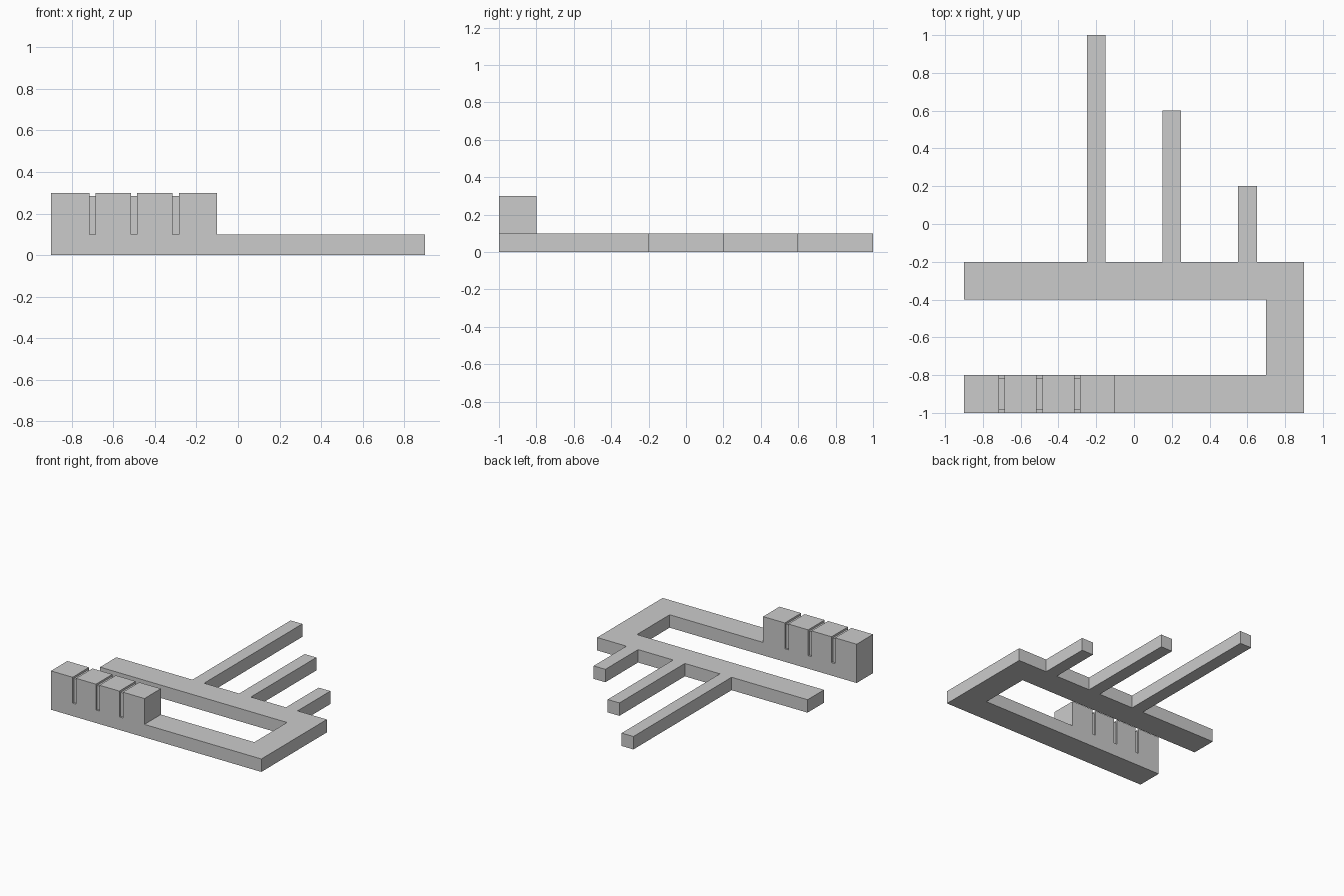
import bpy
import bmesh
from mathutils import Vector

if "Cube" in bpy.data.objects:
    bpy.data.objects.remove(bpy.data.objects["Cube"])


def prism(name, points, direction):
    """Extrude a closed flat outline into a solid."""
    bm = bmesh.new()
    face = bm.faces.new([bm.verts.new(p) for p in points])
    result = bmesh.ops.extrude_face_region(bm, geom=[face], use_keep_orig=True)
    moved = [g for g in result["geom"] if isinstance(g, bmesh.types.BMVert)]
    bmesh.ops.translate(bm, verts=moved, vec=Vector(direction))
    bmesh.ops.recalc_face_normals(bm, faces=bm.faces)
    mesh = bpy.data.meshes.new(name)
    bm.to_mesh(mesh)
    bm.free()
    obj = bpy.data.objects.new(name, mesh)
    bpy.context.collection.objects.link(obj)
    return obj


def box(name, x0, x1, y0, y1, z0, z1):
    outline = [(x0, y0, z0), (x1, y0, z0), (x1, y1, z0), (x0, y1, z0)]
    return prism(name, outline, (0, 0, z1 - z0))


# Flat base: U-shaped frame with three prongs of decreasing length
outline = [(-0.9, -1), (0.9, -1), (0.9, -0.2)]
for x, tip in ((0.6, 0.2), (0.2, 0.6), (-0.2, 1.0)):
    outline += [(x + 0.05, -0.2), (x + 0.05, tip), (x - 0.05, tip), (x - 0.05, -0.2)]
outline += [(-0.9, -0.2), (-0.9, -0.4), (0.7, -0.4), (0.7, -0.8), (-0.9, -0.8)]
prism("base_frame", [(x, y, 0) for x, y in outline], (0, 0, 0.1))

# Row of four raised blocks separated by narrow grooves
half_gap = 0.015
for i in range(4):
    left = -0.9 + 0.2 * i + (half_gap if i > 0 else 0)
    right = -0.7 + 0.2 * i - (half_gap if i < 3 else 0)
    box(f"raised_block_{i + 1}", left, right, -1, -0.8, 0.1, 0.3)

# Recessed webs forming the groove floors between blocks
for i in range(3):
    x = -0.7 + 0.2 * i
    box(f"groove_web_{i + 1}", x - half_gap, x + half_gap, -0.985, -0.815, 0.1, 0.285)
